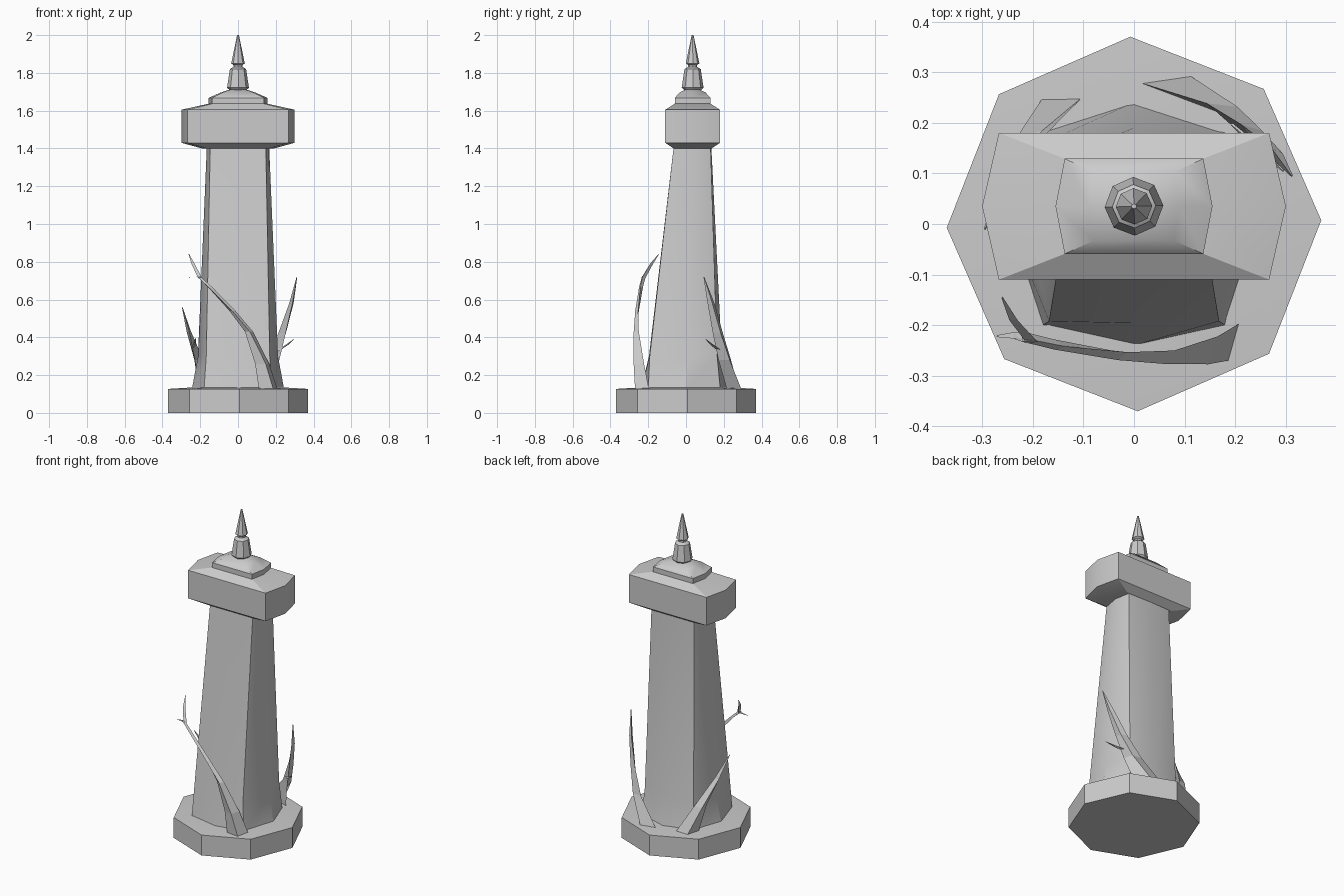
import bpy, bmesh, math
from mathutils import Vector

CY = 0.035  # upper parts sit slightly behind centre


def loft(name, rings, smooth=30):
    """Skin a list of equal-length closed rings and cap both ends."""
    bm = bmesh.new()
    loops = [[bm.verts.new(p) for p in r] for r in rings]
    n = len(rings[0])
    for a, b in zip(loops, loops[1:]):
        for i in range(n):
            j = (i + 1) % n
            bm.faces.new((a[i], a[j], b[j], b[i]))
    bm.faces.new(loops[0][::-1])
    bm.faces.new(loops[-1])
    bmesh.ops.recalc_face_normals(bm, faces=bm.faces)
    me = bpy.data.meshes.new(name)
    bm.to_mesh(me)
    bm.free()
    ob = bpy.data.objects.new(name, me)
    bpy.context.collection.objects.link(ob)
    if smooth:
        bpy.ops.object.select_all(action='DESELECT')
        ob.select_set(True)
        bpy.context.view_layer.objects.active = ob
        bpy.ops.object.shade_smooth_by_angle(angle=math.radians(smooth))
    return ob


def octagon(r, z, cy=0.0, turn=0.0):
    return [(r * math.cos(turn + i * math.pi / 4),
             cy + r * math.sin(turn + i * math.pi / 4), z) for i in range(8)]


def shaft_ring(z, side, ys, corner, front, fmid, back, bmid):
    return [(side, ys, z), (corner, back, z), (0, bmid, z), (-corner, back, z),
            (-side, ys, z), (-corner, front, z), (0, fmid, z), (corner, front, z)]


def hexagon(z, side, corner, depth):
    return [(side, CY, z), (corner, CY + depth, z), (-corner, CY + depth, z),
            (-side, CY, z), (-corner, CY - depth, z), (corner, CY - depth, z)]


def vine(name, path):
    """Tapered flat branch; path points are x, y, z, half width, half thickness."""
    rings = []
    for x, y, z, w, t in path:
        c = Vector((x, y, z))
        out = Vector((x, y, 0)).normalized()
        tan = Vector((-out.y, out.x, 0))
        rings.append([c + tan * w - out * t * 0.6, c + out * t,
                      c - tan * w - out * t * 0.6])
    return loft(name, rings, 0)


# Plinth
loft("plinth", [octagon(0.37, 0, turn=0.02), octagon(0.37, 0.127, turn=0.02),
                octagon(0.24, 0.135, turn=0.02)])

# Tapered shaft with flared foot
loft("shaft", [
    shaft_ring(0.12, 0.245, 0.0, 0.18, -0.20, -0.24, 0.182, 0.24),
    shaft_ring(0.30, 0.212, 0.01, 0.168, -0.192, -0.196, 0.165, 0.19),
    shaft_ring(1.41, 0.165, CY, 0.147, -0.065, -0.065, 0.13, 0.134)])

# Elongated six-sided head and stepped roof
loft("head", [hexagon(1.40, 0.19, 0.165, 0.10), hexagon(1.43, 0.30, 0.267, 0.145),
              hexagon(1.605, 0.30, 0.267, 0.145), hexagon(1.637, 0.155, 0.137, 0.094)])
loft("roof_step", [hexagon(1.63, 0.155, 0.137, 0.094), hexagon(1.668, 0.155, 0.137, 0.094),
                   hexagon(1.697, 0.09, 0.08, 0.068), hexagon(1.715, 0.035, 0.03, 0.03)])

# Finial
loft("finial", [octagon(r, z, CY, 0.03) for r, z in (
    (0.035, 1.70), (0.058, 1.722), (0.043, 1.82), (0.024, 1.832),
    (0.024, 1.842), (0.036, 1.85), (0.005, 2.0))])

# Front vine with forked end
vine("front_vine", [
    (0.17, -0.245, 0.125, 0.06, 0.03), (0.135, -0.255, 0.26, 0.042, 0.025),
    (0.06, -0.263, 0.43, 0.022, 0.014), (-0.03, -0.258, 0.54, 0.016, 0.011),
    (-0.15, -0.24, 0.665, 0.013, 0.01), (-0.215, -0.225, 0.725, 0.012, 0.01)])
vine("front_vine_upper_fork", [
    (-0.205, -0.228, 0.715, 0.014, 0.01), (-0.24, -0.185, 0.79, 0.01, 0.008),
    (-0.26, -0.145, 0.84, 0.002, 0.002)])
vine("front_vine_lower_fork", [
    (-0.205, -0.228, 0.718, 0.012, 0.01), (-0.235, -0.222, 0.72, 0.008, 0.006),
    (-0.27, -0.222, 0.717, 0.002, 0.002)])

# Back right vine with side shoot
vine("back_right_vine", [
    (0.10, 0.265, 0.125, 0.09, 0.03), (0.19, 0.215, 0.28, 0.05, 0.022),
    (0.24, 0.175, 0.42, 0.033, 0.016), (0.285, 0.135, 0.58, 0.02, 0.01),
    (0.312, 0.095, 0.72, 0.002, 0.002)])
vine("back_right_shoot", [
    (0.205, 0.19, 0.325, 0.018, 0.01), (0.26, 0.14, 0.36, 0.01, 0.007),
    (0.295, 0.105, 0.39, 0.002, 0.002)])

# Back left vine with side shoot
vine("back_left_vine", [
    (-0.165, 0.225, 0.125, 0.065, 0.028), (-0.215, 0.16, 0.28, 0.038, 0.02),
    (-0.26, 0.06, 0.43, 0.02, 0.012), (-0.295, -0.01, 0.56, 0.002, 0.002)])
vine("back_left_shoot", [
    (-0.235, 0.11, 0.34, 0.015, 0.009), (-0.228, 0.07, 0.37, 0.01, 0.006),
    (-0.225, 0.02, 0.395, 0.002, 0.002)])
